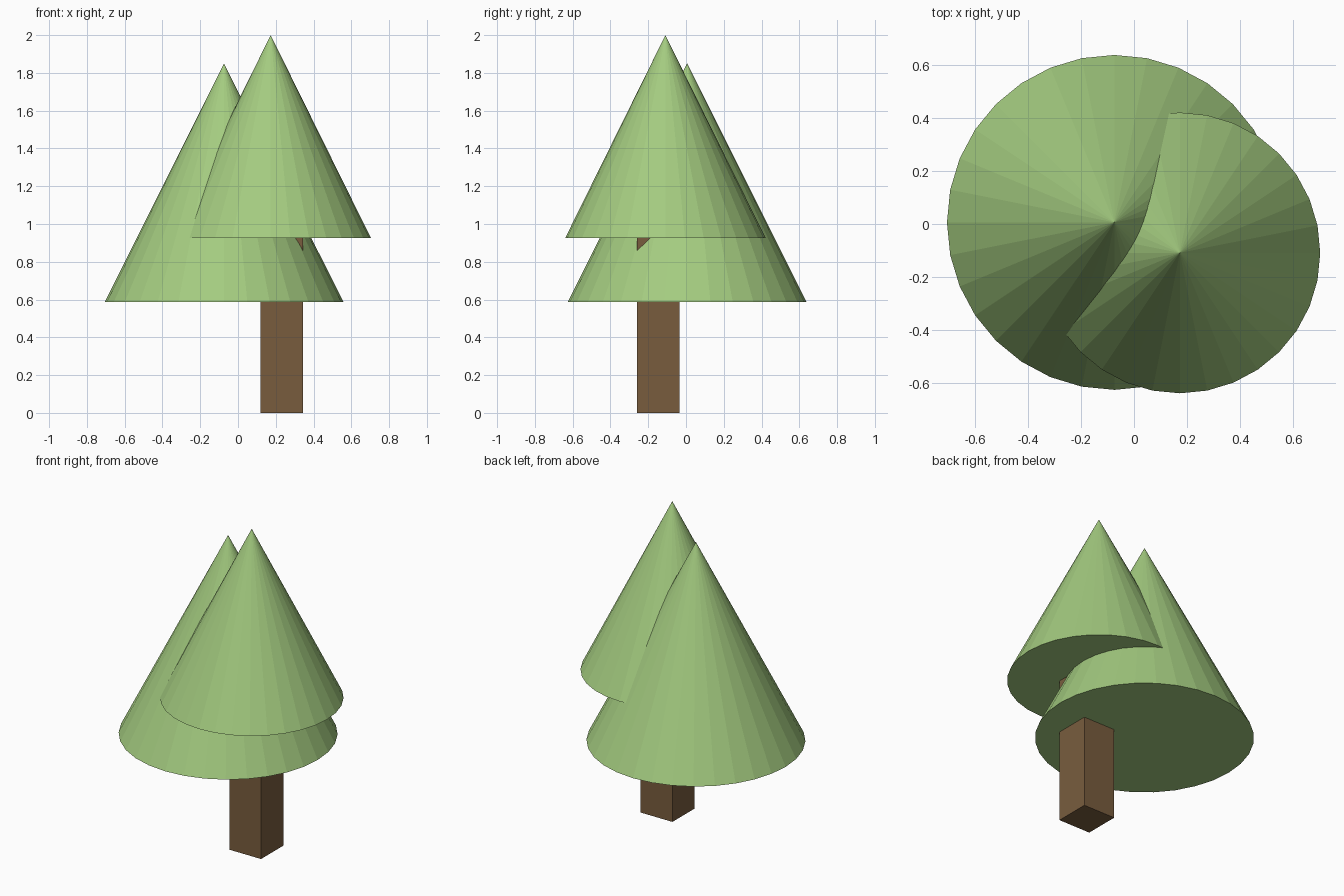
import bpy

if "Cube" in bpy.data.objects:
    bpy.data.objects.remove(bpy.data.objects["Cube"])


def material(name, rgb):
    mat = bpy.data.materials.new(name)
    mat.diffuse_color = (*rgb, 1.0)
    mat.use_nodes = True
    mat.node_tree.nodes["Principled BSDF"].inputs["Base Color"].default_value = mat.diffuse_color
    return mat


leaf_green = material("leaf green", (0.37, 0.60, 0.215))
bark_brown = material("bark brown", (0.19, 0.108, 0.048))


def foliage_cone(name, x, y, radius, bottom, top):
    bpy.ops.mesh.primitive_cone_add(
        vertices=32, radius1=radius, radius2=0, depth=top - bottom,
        location=(x, y, (bottom + top) / 2))
    cone = bpy.context.object
    cone.name = name
    cone.data.materials.append(leaf_green)


# Two overlapping, faceted foliage cones
foliage_cone("lower_foliage", -0.074, 0.006, 0.632, 0.587, 1.85)
foliage_cone("upper_foliage", 0.173, -0.109, 0.53, 0.927, 2.0)

# Square trunk, running up into the upper foliage
trunk_width, trunk_height = 0.224, 1.15
bpy.ops.mesh.primitive_cube_add(size=1, location=(0.232, -0.147, trunk_height / 2))
trunk = bpy.context.object
trunk.name = "trunk"
trunk.scale = (trunk_width, trunk_width, trunk_height)
bpy.ops.object.transform_apply(location=False, rotation=False, scale=True)
trunk.data.materials.append(bark_brown)
